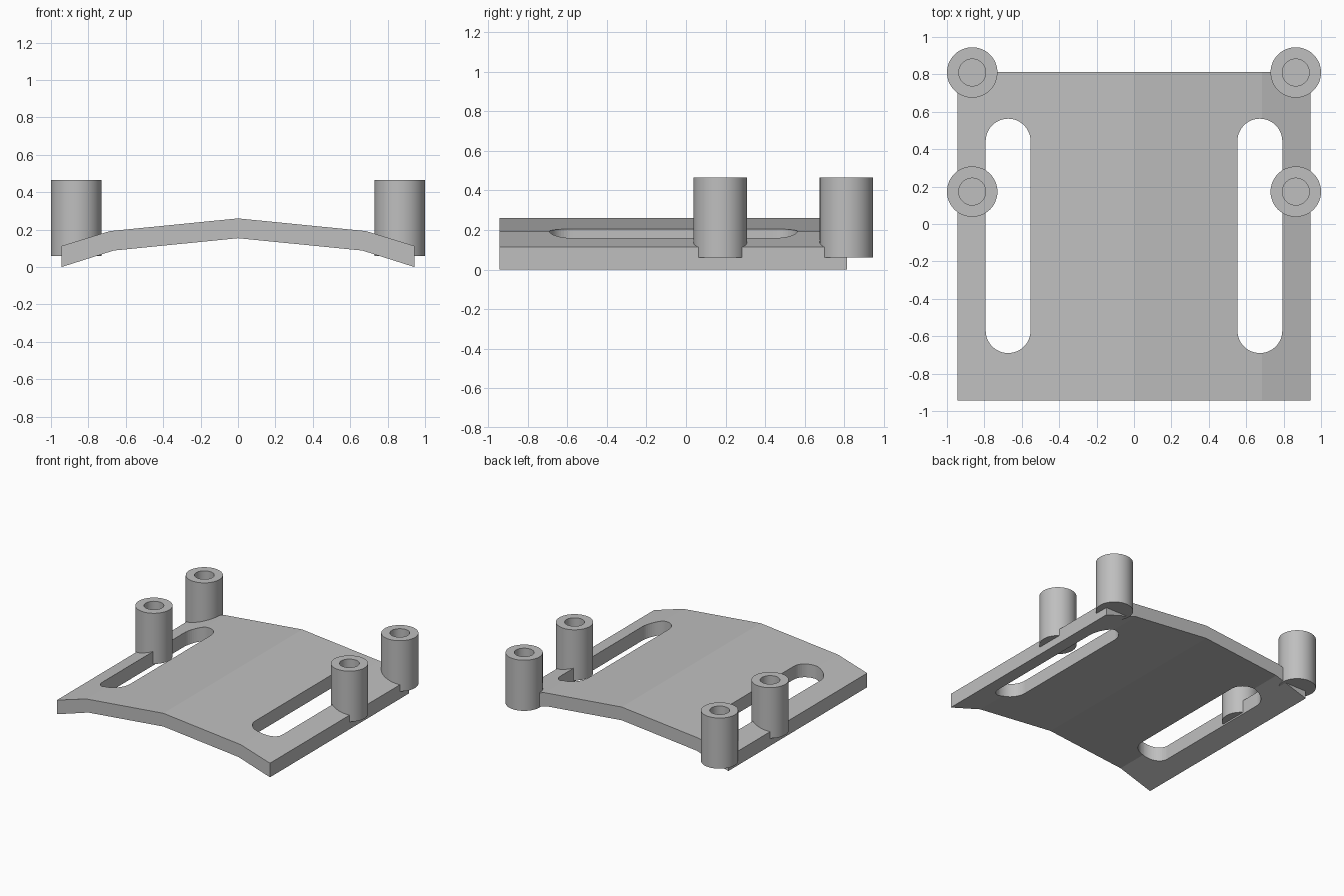
import bpy
import bmesh
import math

cube = bpy.data.objects.get("Cube")
if cube:
    bpy.data.objects.remove(cube, do_unlink=True)

grey = bpy.data.materials.new("plain grey")
grey.use_nodes = True
COLOUR = (0.52, 0.52, 0.52, 1)
grey.diffuse_color = COLOUR
grey.node_tree.nodes["Principled BSDF"].inputs["Base Color"].default_value = COLOUR


def make_object(name, bm):
    bmesh.ops.recalc_face_normals(bm, faces=bm.faces)
    mesh = bpy.data.meshes.new(name)
    bm.to_mesh(mesh)
    bm.free()
    obj = bpy.data.objects.new(name, mesh)
    obj.data.materials.append(grey)
    bpy.context.collection.objects.link(obj)
    return obj


def extrude_outline(name, points, direction):
    """Solid made by extruding a closed outline along a direction."""
    bm = bmesh.new()
    face = bm.faces.new([bm.verts.new(p) for p in points])
    result = bmesh.ops.extrude_face_region(bm, geom=[face])
    moved = [v for v in result["geom"] if isinstance(v, bmesh.types.BMVert)]
    bmesh.ops.translate(bm, verts=moved, vec=direction)
    return make_object(name, bm)


def activate(obj):
    bpy.ops.object.select_all(action="DESELECT")
    obj.select_set(True)
    bpy.context.view_layer.objects.active = obj


def smooth(obj):
    activate(obj)
    bpy.ops.object.shade_smooth_by_angle(angle=math.radians(20))


# Bent base plate, extruded from front to back
FRONT, BACK = -0.943, 0.812
top = [(-0.943, 0.113), (-0.685, 0.192), (0, 0.26), (0.685, 0.192), (0.943, 0.113)]
bottom = [(0.943, 0), (0.665, 0.088), (0, 0.154), (-0.665, 0.088), (-0.943, 0)]
plate = extrude_outline("base_plate", [(x, FRONT, z) for x, z in top + bottom],
                        (0, BACK - FRONT, 0))

# Long rounded slots through both sides of the plate
SLOT_X, SLOT_R = 0.673, 0.12
for side in (-1, 1):
    outline = []
    for y, start in ((0.443, 0), (-0.57, math.pi)):
        for i in range(25):
            a = start + math.pi * i / 24
            outline.append((side * SLOT_X + SLOT_R * math.cos(a),
                            y + SLOT_R * math.sin(a), -0.2))
    cutter = extrude_outline("slot_cutter", outline, (0, 0, 1))
    cutter.hide_render = True
    cut = plate.modifiers.new("slot", "BOOLEAN")
    cut.operation = "DIFFERENCE"
    cut.solver = "EXACT"
    cut.object = cutter
    activate(plate)
    bpy.ops.object.modifier_apply(modifier=cut.name)
    bpy.data.objects.remove(cutter, do_unlink=True)
smooth(plate)
plate.data.polygons.foreach_set("use_smooth", [False] * len(plate.data.polygons))


# Round posts with a blind screw hole, spun from a half section
def post(name, x, y):
    section = [(0, 0.06), (0.135, 0.06), (0.135, 0.465),
               (0.072, 0.465), (0.072, 0.24), (0, 0.24)]
    bm = bmesh.new()
    verts = [bm.verts.new((r, 0, z)) for r, z in section]
    edges = [bm.edges.new(pair) for pair in zip(verts, verts[1:])]
    bmesh.ops.spin(bm, geom=verts + edges, cent=(0, 0, 0), axis=(0, 0, 1),
                   angle=math.tau, steps=48)
    bmesh.ops.remove_doubles(bm, verts=bm.verts, dist=0.0005)
    obj = make_object(name, bm)
    obj.location = (x, y, 0)
    smooth(obj)


for side, x in (("left", 0.865), ("right", -0.865)):
    post("back_post_" + side, x, 0.81)
    post("middle_post_" + side, x, 0.173)
